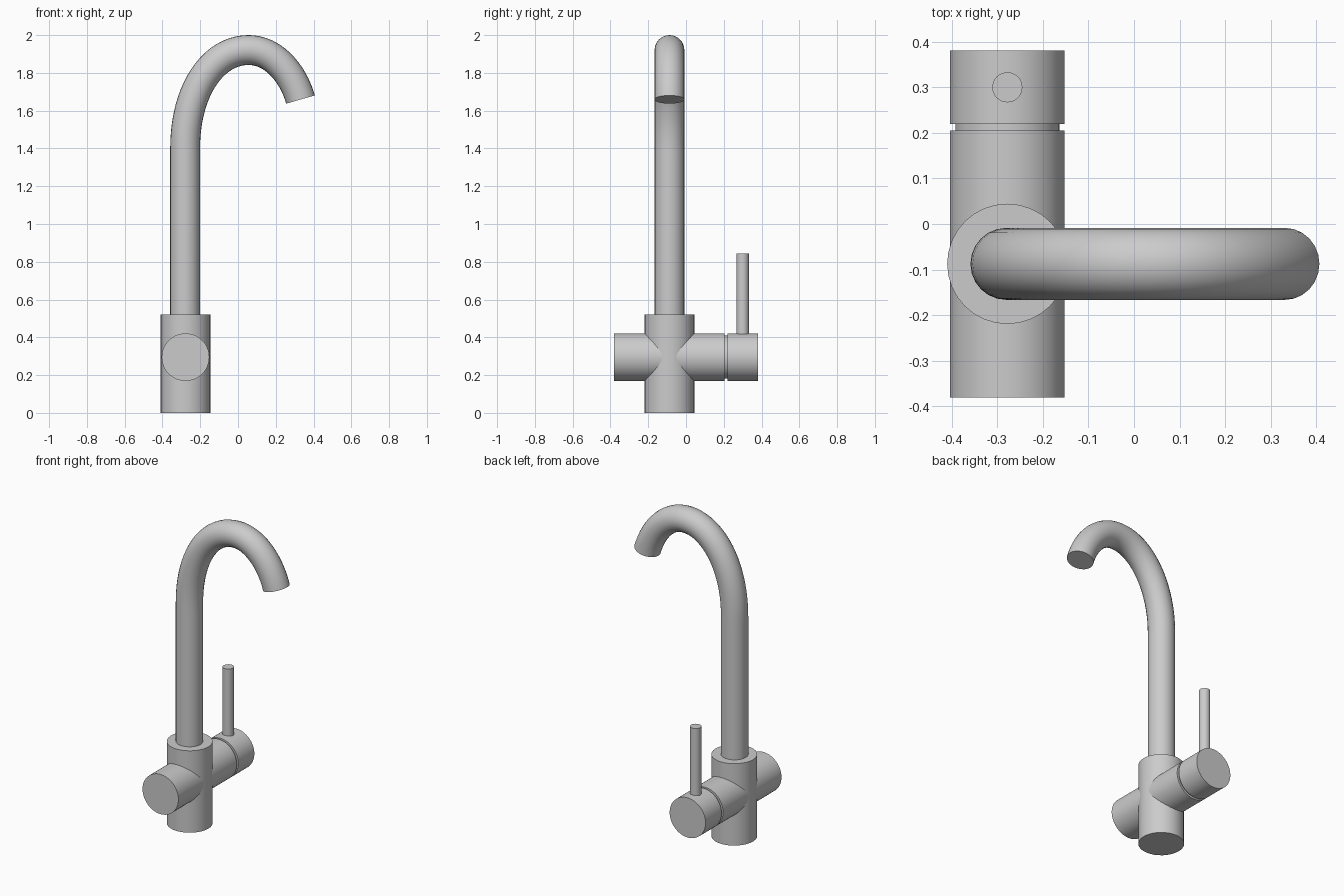
import bpy, math
from mathutils import Vector

if "Cube" in bpy.data.objects:
    bpy.data.objects.remove(bpy.data.objects["Cube"])

CX, CY, CZ = -0.278, -0.0875, 0.295   # body axis and height of the cross barrel


def smooth(ob):
    bpy.ops.object.select_all(action='DESELECT')
    ob.select_set(True)
    bpy.context.view_layer.objects.active = ob
    bpy.ops.object.shade_smooth_by_angle(angle=math.radians(35))


def rod(name, a, b, radius, sides=64):
    """Capped cylinder running from point a to point b."""
    a, b = Vector(a), Vector(b)
    d = b - a
    bpy.ops.mesh.primitive_cylinder_add(
        vertices=sides, radius=radius, depth=d.length, location=(a + b) / 2,
        rotation=d.to_track_quat('Z', 'Y').to_euler())
    ob = bpy.context.object
    ob.name = name
    smooth(ob)
    return ob


# Upright body
rod("body", (CX, CY, 0), (CX, CY, 0.52), 0.132, 32)

# Cross barrel, recessed neck and turning handle along y
for name, y0, y1, r in (("cross_barrel", -0.381, 0.205, 0.126),
                        ("handle_neck", 0.195, 0.23, 0.114),
                        ("handle_cap", 0.22, 0.381, 0.126)):
    rod(name, (CX, y0, CZ), (CX, y1, CZ), r)

# Lever pin
rod("lever", (CX, 0.3, CZ + 0.08), (CX, 0.3, 0.845), 0.033, 32)

# Gooseneck spout: x-z path as (left handle, point, right handle)
path = [((-0.28, 0.40), (-0.28, 0.50), (-0.28, 0.80)),
        ((-0.28, 1.10), (-0.28, 1.40), (-0.28, 1.71)),
        ((-0.13, 1.921), (0.055, 1.921), (0.19, 1.921)),
        ((0.292, 1.795), (0.331, 1.659), (0.345, 1.61))]
cu = bpy.data.curves.new("spout", 'CURVE')
cu.dimensions = '3D'
cu.resolution_u = 20
cu.bevel_depth = 0.079
cu.bevel_resolution = 10
cu.use_fill_caps = True
sp = cu.splines.new('BEZIER')
sp.bezier_points.add(len(path) - 1)
for bp, (l, p, r) in zip(sp.bezier_points, path):
    bp.handle_left_type = bp.handle_right_type = 'FREE'
    bp.co = (p[0], CY, p[1])
    bp.handle_left = (l[0], CY, l[1])
    bp.handle_right = (r[0], CY, r[1])
spout = bpy.data.objects.new("spout", cu)
bpy.context.collection.objects.link(spout)
bpy.ops.object.select_all(action='DESELECT')
spout.select_set(True)
bpy.context.view_layer.objects.active = spout
bpy.ops.object.convert(target='MESH')
spout = bpy.context.object
spout.name = "spout"
smooth(spout)
